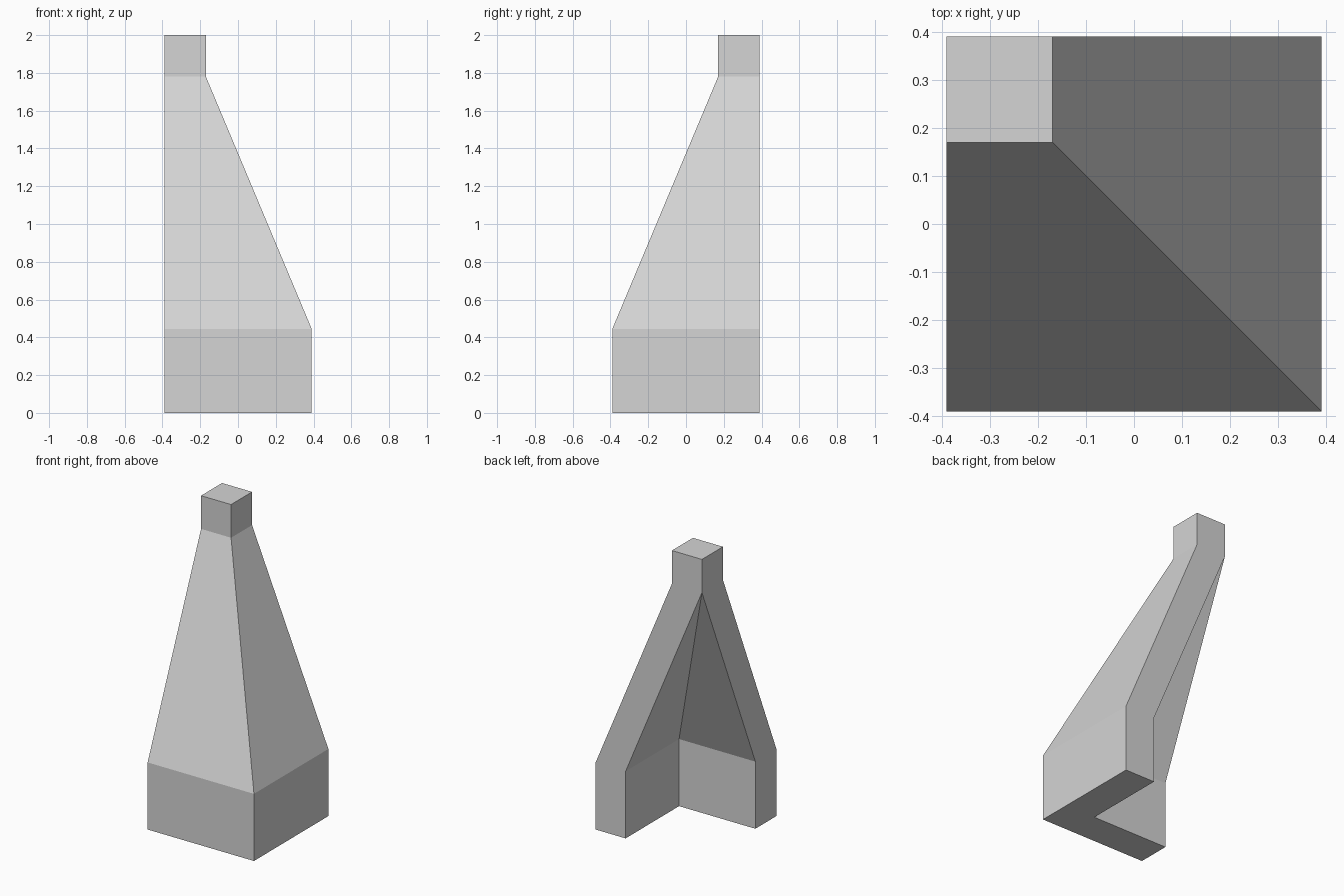
import bpy
import bmesh

# Remove the default cube
cube = bpy.data.objects.get("Cube")
if cube:
    bpy.data.objects.remove(cube, do_unlink=True)

H = 0.39           # half width of the footprint
T = 0.22           # wall thickness and top block width
I = H - T
BASE_Z, NECK_Z, TOP_Z = 0.445, 1.78, 2.0

# Single grey material
grey = bpy.data.materials.new("light_grey")
grey.use_nodes = True
colour = (0.66, 0.66, 0.66, 1)
grey.diffuse_color = colour
grey.node_tree.nodes["Principled BSDF"].inputs["Base Color"].default_value = colour

# L-shaped plan of the base, and the square plan of the top block;
# the three inner corners of the L all meet at one corner of the block
l_plan = [(-H, -H), (H, -H), (H, H), (I, H), (I, -I), (-H, -I)]
block_plan = [(-H, I), (-I, I), (-I, H), (-H, H)]
meeting = [0, 1, 2, 3, 3, 3]

bm = bmesh.new()


def ring(plan, z):
    return [bm.verts.new((x, y, z)) for x, y in plan]


def bridge(low, high):
    """Join two rings with side faces, dropping repeated corners."""
    for i in range(len(low)):
        j = (i + 1) % len(low)
        corners = [low[i], low[j], high[j], high[i]]
        bm.faces.new(list(dict.fromkeys(corners)))


# Upright base walls
foot = ring(l_plan, 0)
shoulder = ring(l_plan, BASE_Z)
bridge(foot, shoulder)
bm.faces.new(foot[::-1])

# Walls leaning in towards the block
neck = ring(block_plan, NECK_Z)
bridge(shoulder, [neck[k] for k in meeting])

# Top block
top = ring(block_plan, TOP_Z)
bridge(neck, top)
bm.faces.new(top)

bmesh.ops.recalc_face_normals(bm, faces=bm.faces[:])
mesh = bpy.data.meshes.new("tapered_corner_buttress")
bm.to_mesh(mesh)
bm.free()
mesh.materials.append(grey)
buttress = bpy.data.objects.new("tapered_corner_buttress", mesh)
bpy.context.collection.objects.link(buttress)
